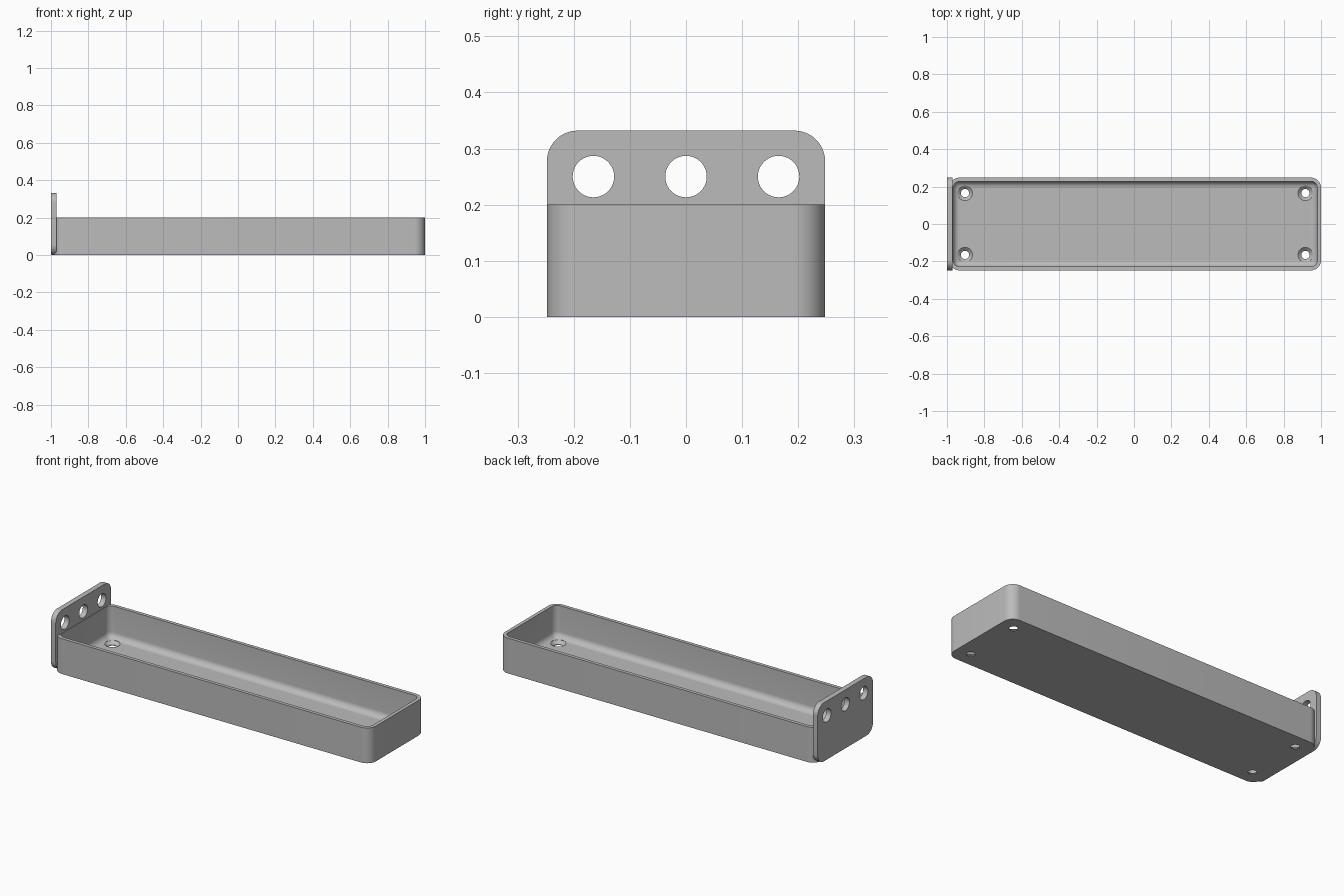
import bpy, bmesh, math
from mathutils import Matrix

cube = bpy.data.objects.get("Cube")
if cube:
    bpy.data.objects.remove(cube, do_unlink=True)

grey = bpy.data.materials.new("plain_grey")
grey.use_nodes = True
colour = (0.5, 0.5, 0.5, 1)
grey.diffuse_color = colour
grey.node_tree.nodes["Principled BSDF"].inputs["Base Color"].default_value = colour


def rounded(hx, hy, r, steps=10):
    """Outline of a rounded rectangle, counterclockwise."""
    pts = []
    for k, (sx, sy) in enumerate([(1, 1), (-1, 1), (-1, -1), (1, -1)]):
        for i in range(steps + 1):
            a = (k + i / steps) * math.pi / 2
            pts.append((sx * (hx - r) + r * math.cos(a), sy * (hy - r) + r * math.sin(a)))
    return pts


def loft(name, rings, matrix):
    """Join a list of (outline, height) rings into a closed solid."""
    bm = bmesh.new()
    loops = [[bm.verts.new((x, y, z)) for x, y in pts] for pts, z in rings]
    n = len(loops[0])
    for a, b in zip(loops, loops[1:]):
        for i in range(n):
            j = (i + 1) % n
            bm.faces.new((a[i], a[j], b[j], b[i]))
    bm.faces.new(loops[0][::-1])
    bm.faces.new(loops[-1])
    bmesh.ops.recalc_face_normals(bm, faces=bm.faces)
    bm.transform(matrix)
    mesh = bpy.data.meshes.new(name)
    bm.to_mesh(mesh)
    bm.free()
    mesh.materials.append(grey)
    obj = bpy.data.objects.new(name, mesh)
    bpy.context.collection.objects.link(obj)
    return obj


def circle(r, n=40):
    return [(r * math.cos(2 * math.pi * i / n), r * math.sin(2 * math.pi * i / n)) for i in range(n)]


def cut(obj, cutters):
    """Cut holes, apply, then remove the cutters."""
    for c in cutters:
        mod = obj.modifiers.new("hole", "BOOLEAN")
        mod.operation = "DIFFERENCE"
        mod.solver = "EXACT"
        mod.object = c
        c.hide_render = True
    bpy.ops.object.select_all(action="DESELECT")
    obj.select_set(True)
    bpy.context.view_layer.objects.active = obj
    for mod in list(obj.modifiers):
        bpy.ops.object.modifier_apply(modifier=mod.name)
    for c in cutters:
        bpy.data.objects.remove(c, do_unlink=True)
    bpy.ops.object.shade_smooth_by_angle(angle=math.radians(30))


# Tray: outer wall, rim, inner wall and a filleted floor
half_x, half_y, height = 0.9935, 0.248, 0.2
corner, wall, fillet, floor = 0.055, 0.02, 0.034, 0.02
centre_x = 1 - half_x


def ring(inset, z):
    return rounded(half_x - inset, half_y - inset, corner - inset), z


rings = [ring(0, 0), ring(0, height), ring(wall, height)]
for i in range(9):
    a = i / 8 * math.pi / 2
    rings.append(ring(wall + fillet * (1 - math.cos(a)), floor + fillet * (1 - math.sin(a))))
tray = loft("tray", rings, Matrix.Translation((centre_x, 0, 0)))

# Countersunk screw holes in the tray floor
sinks = []
for sx in (-1, 1):
    for sy in (-1, 1):
        sinks.append(loft("screw_hole_cutter",
                          [(circle(0.022), -0.02), (circle(0.022), 0.004),
                           (circle(0.04), floor), (circle(0.04), 0.1)],
                          Matrix.Translation((centre_x + sx * 0.91, sy * 0.165, 0))))
cut(tray, sinks)

# Upright end plate with three round holes
upright = Matrix(((0, 0, 1, 0), (1, 0, 0, 0), (0, 1, 0, 0), (0, 0, 0, 1)))
outline = rounded(half_y, 0.166, 0.055)
plate = loft("end_plate", [(outline, -1), (outline, -0.97)],
             Matrix.Translation((0, 0, 0.166)) @ upright)
holes = [loft("plate_hole_cutter", [(circle(0.037), -1.1), (circle(0.037), -0.9)],
              Matrix.Translation((0, y, 0.25)) @ upright) for y in (-0.165, 0, 0.165)]
cut(plate, holes)
